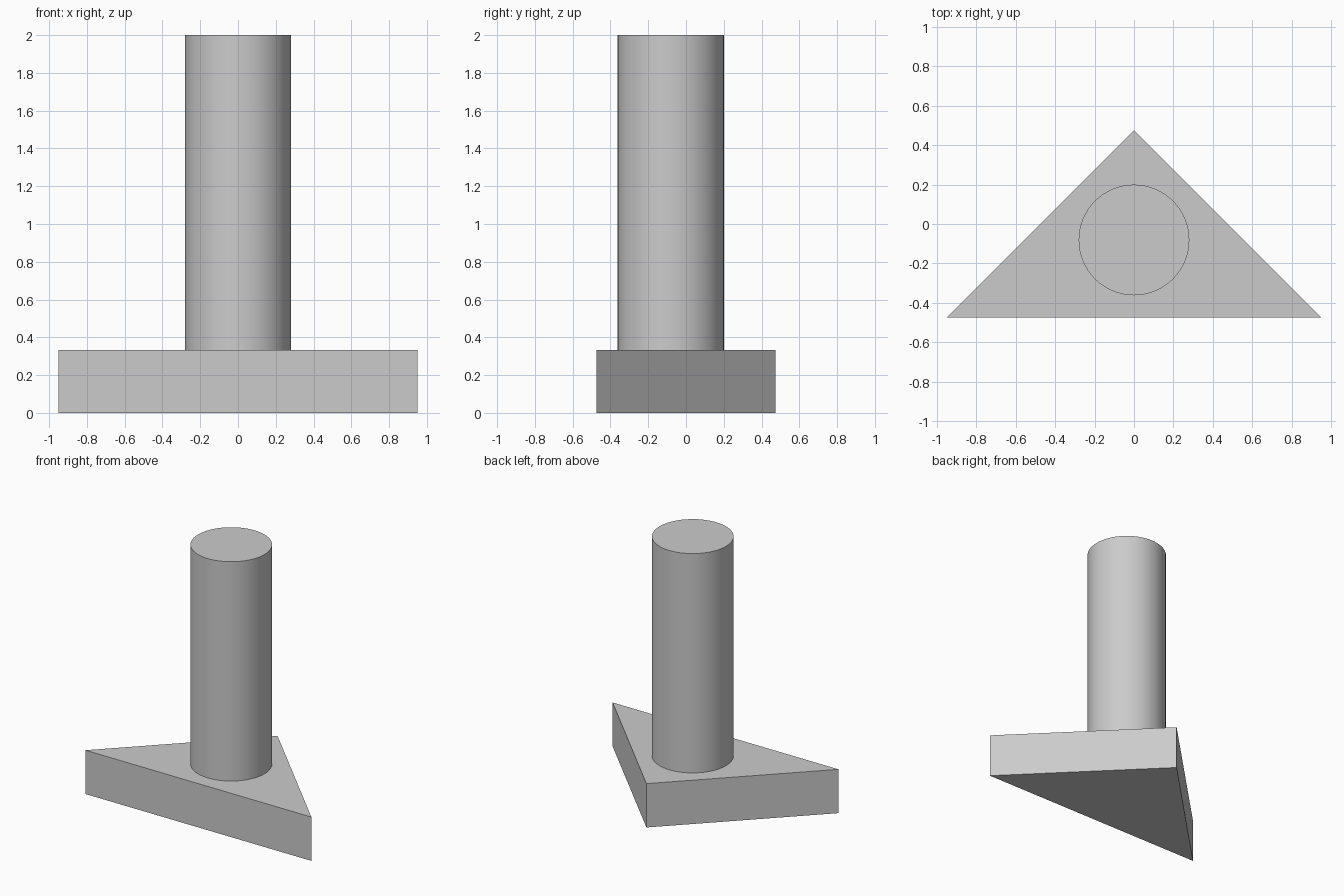
import bpy, bmesh

default = bpy.data.objects.get("Cube")
if default:
    bpy.data.objects.remove(default, do_unlink=True)

# Plain grey finish
grey = bpy.data.materials.new("light grey")
grey.use_nodes = True
colour = (0.6, 0.6, 0.6, 1)
grey.diffuse_color = colour
grey.node_tree.nodes["Principled BSDF"].inputs["Base Color"].default_value = colour

BASE_HEIGHT = 0.333
HALF_WIDTH = 0.95
HALF_DEPTH = HALF_WIDTH / 2

# Triangular base: extruded right-angled profile, apex at the back
bm = bmesh.new()
outline = [(-HALF_WIDTH, -HALF_DEPTH), (HALF_WIDTH, -HALF_DEPTH), (0, HALF_DEPTH)]
face = bm.faces.new([bm.verts.new((x, y, 0)) for x, y in outline])
top = bmesh.ops.extrude_face_region(bm, geom=[face])["geom"]
bmesh.ops.translate(bm, vec=(0, 0, BASE_HEIGHT),
                    verts=[v for v in top if isinstance(v, bmesh.types.BMVert)])
bmesh.ops.recalc_face_normals(bm, faces=bm.faces)
mesh = bpy.data.meshes.new("triangular_base")
bm.to_mesh(mesh)
bm.free()
mesh.materials.append(grey)
base = bpy.data.objects.new("triangular_base", mesh)
bpy.context.collection.objects.link(base)

# Round column standing on the base
height = 2 - BASE_HEIGHT
bpy.ops.mesh.primitive_cylinder_add(vertices=64, radius=0.281, depth=height,
                                    location=(0, -0.081, BASE_HEIGHT + height / 2))
column = bpy.context.object
column.name = "column"
column.data.materials.append(grey)
bpy.ops.object.shade_smooth_by_angle()
